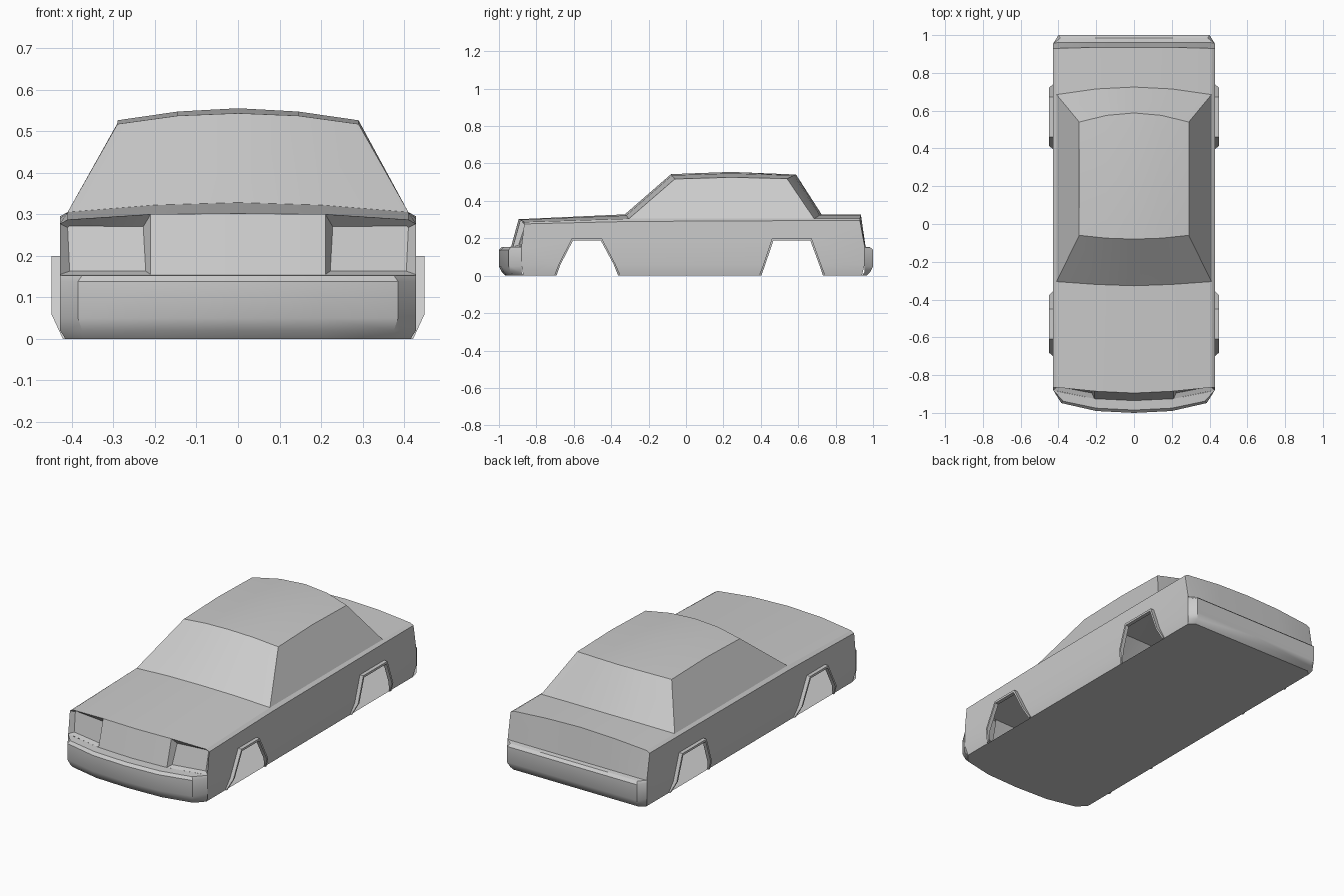
import bpy, bmesh
from mathutils import Vector

if "Cube" in bpy.data.objects:
    bpy.data.objects.remove(bpy.data.objects["Cube"])


def part(name, faces):
    """Mirrored, smooth-by-angle surface from point-list faces of the +x half."""
    bm = bmesh.new()
    for f in faces:
        bm.faces.new([bm.verts.new(p) for p in f])
    bmesh.ops.remove_doubles(bm, verts=bm.verts, dist=0.0005)
    bmesh.ops.recalc_face_normals(bm, faces=bm.faces)
    # face the sheet away from the middle of the car
    out = 0
    for f in bm.faces:
        c = f.calc_center_median()
        out += f.calc_area() * f.normal.dot(c - Vector((0, c.y * 0.6, 0.2)))
    if out < 0:
        bmesh.ops.reverse_faces(bm, faces=bm.faces)
    me = bpy.data.meshes.new(name)
    bm.to_mesh(me)
    bm.free()
    ob = bpy.data.objects.new(name, me)
    bpy.context.collection.objects.link(ob)
    bpy.ops.object.select_all(action='DESELECT')
    ob.select_set(True)
    bpy.context.view_layer.objects.active = ob
    bpy.ops.object.shade_smooth_by_angle(angle=0.6)
    m = ob.modifiers.new("mirror", 'MIRROR')
    m.merge_threshold = 0.0005
    return ob


def loft(rows, closed=False):
    """Quads between successive rows of points."""
    faces = []
    for a, b in zip(rows, rows[1:]):
        n = len(a)
        for i in range(n if closed else n - 1):
            j = (i + 1) % n
            faces.append([a[i], a[j], b[j], b[i]])
    return faces


def level(outline, z):
    return [(x, y, z) for x, y in outline]


SIDE, SILL = 0.428, 0.415

# upper surface rows, centre to edge
hood_front = [(0, -.895, .302), (.21, -.885, .30), (.41, -.865, .287)]
cowl = [(0, -.327, .328), (.2, -.32, .322), (.41, -.305, .305)]
roof_front = [(0, -.08, .543), (.145, -.075, .537), (.29, -.06, .517)]
roof_mid = [(0, .24, .555), (.145, .24, .547), (.29, .24, .526)]
roof_rear = [(0, .588, .541), (.145, .575, .536), (.29, .54, .519)]
deck_front = [(0, .725, .328), (.2, .715, .323), (.41, .685, .305)]
deck_rear = [(0, .935, .328), (.2, .935, .322), (.41, .93, .305)]

part("hood", loft([hood_front, cowl]))
part("windshield", loft([cowl, roof_front]))
part("roof", loft([roof_front, roof_mid, roof_rear]))
part("rear_window", loft([roof_rear, deck_front]))
part("trunk_lid", loft([deck_front, deck_rear]))
part("side_windows", [[r[-1] for r in
     (cowl, roof_front, roof_mid, roof_rear, deck_front)]])

# shoulder between the side panel and the upper surfaces
belt = [(-.865, .277), (-.305, .29), (.685, .295), (.93, .295)]
part("shoulder", loft([[(SIDE, y, z) for y, z in belt],
                       [r[-1] for r in (hood_front, cowl, deck_front, deck_rear)]]))

# side panel with two wheel openings and a tapered sill
arches = [[(-.705, 0), (-.682, .06), (-.61, .2), (-.45, .2), (-.376, .06), (-.35, 0)],
          [(.39, 0), (.413, .06), (.46, .2), (.672, .2), (.723, .06), (.745, 0)]]
edge = [(-.88, .06), (-.88, .155)] + belt + [(.955, .155), (.955, .06)]
for a in reversed(arches):
    edge += reversed(a[1:5])
faces = [[(SIDE, y, z) for y, z in edge]]
top = [-.88, -.682, -.376, .413, .723, .955]
bottom = [-.87, -.705, -.35, .39, .745, .94]
for i in (0, 2, 4):
    faces.append([(SIDE, top[i], .06), (SIDE, top[i + 1], .06),
                  (SILL, bottom[i + 1], 0), (SILL, bottom[i], 0)])
part("side_panel", faces)

# raised lips around the wheel openings
for name, a in zip(("front_wheel_lip", "rear_wheel_lip"), arches):
    mid = (a[0][0] + a[-1][0]) / 2
    inner = [(mid + (y - mid) * .93, z - (.012 if z > .1 else 0)) for y, z in a]

    def lip(path, dx):
        return [((SIDE if z > .01 else SILL) + (dx if z > .01 else dx * .3), y, z)
                for y, z in path]
    part(name, loft([lip(a, 0), lip(a, .021), lip(inner, .021), lip(inner, 0)]))

# nose: grille panel and recessed headlight pockets
part("grille", [[hood_front[0], hood_front[1], (.21, -.925, .155), (0, -.935, .155)]])
rim = [(.21, -.885, .30), (.21, -.925, .155), (SIDE, -.88, .155),
       (SIDE, -.865, .277), (.41, -.865, .287)]
lamp = [(.228, -.86, .27), (.222, -.895, .163), (.405, -.86, .163),
        (.41, -.843, .268), (.405, -.842, .272)]
part("headlight", loft([rim, lamp], closed=True) + [lamp])

# front bumper, bowed in plan and rounded top and bottom
fi = [(0, -.935), (.21, -.925), (.37, -.893), (SIDE, -.88)]
fm = [(0, -.985), (.2, -.975), (.375, -.938), (SIDE, -.88)]
fo = [(0, -1), (.2, -.99), (.385, -.948), (SIDE, -.88)]
fb = [(0, -.965), (.2, -.957), (.37, -.92), (SILL, -.87)]
part("front_bumper", loft([level(fi, .155), level(fm, .153), level(fo, .138),
                           level(fo, .05), level(fm, .02), level(fb, 0)]))

# rear panel and bumper
part("rear_panel", loft([deck_rear + [(SIDE, .93, .295)],
     [(0, .96, .155), (.2, .96, .155), (.41, .96, .155), (SIDE, .955, .155)]]))
ri = [(0, .96), (.39, .96), (SIDE, .955)]
rm = [(0, .985), (.39, .985), (SIDE, .955)]
ro = [(0, 1), (.4, 1), (SIDE, .955)]
rb = [(0, .965), (.385, .965), (SILL, .94)]
part("rear_bumper", loft([level(ri, .155), level(rm, .152), level(ro, .138),
                          level(ro, .05), level(rm, .02), level(rb, 0)]))

# flat floor
part("floor", [level(fb + rb[::-1], 0)])
